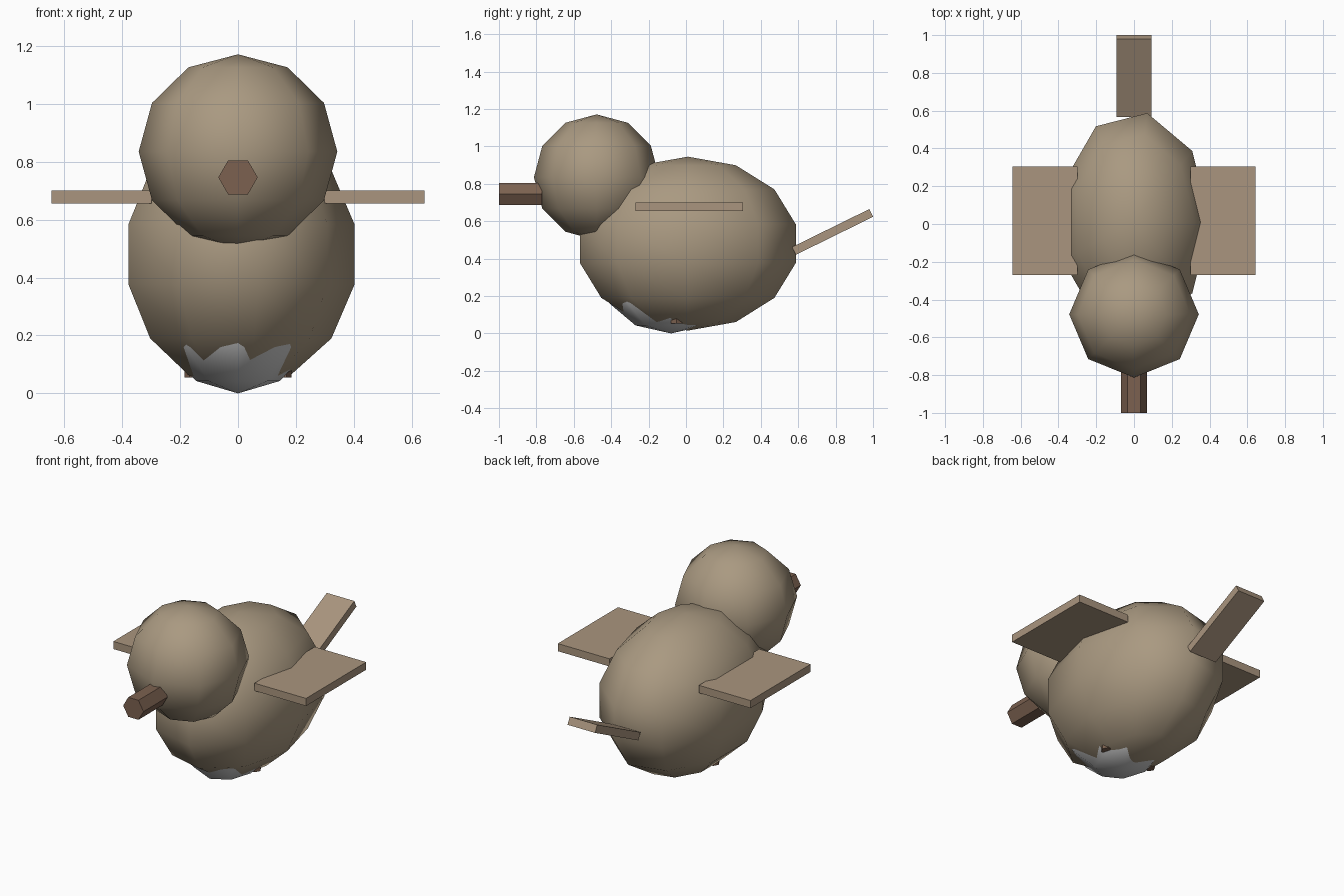
import bpy, bmesh
from math import pi, sin, cos, atan2, hypot
from mathutils import Matrix, Vector

if "Cube" in bpy.data.objects:
    bpy.data.objects.remove(bpy.data.objects["Cube"])


def material(name, rgb):
    m = bpy.data.materials.new(name)
    m.diffuse_color = (*rgb, 1)
    m.use_nodes = True
    m.node_tree.nodes["Principled BSDF"].inputs["Base Color"].default_value = m.diffuse_color
    return m


TAN = material("tan_feathers", (0.40, 0.32, 0.22))
WING = material("wing_feathers", (0.40, 0.30, 0.21))
BROWN = material("brown_beak", (0.20, 0.12, 0.08))
PALE = material("pale_belly", (0.60, 0.60, 0.58))


def finish(name, bm, mat, smooth=False):
    bmesh.ops.recalc_face_normals(bm, faces=bm.faces)
    for f in bm.faces:
        f.smooth = smooth
    me = bpy.data.meshes.new(name)
    bm.to_mesh(me)
    bm.free()
    me.materials.append(mat)
    ob = bpy.data.objects.new(name, me)
    bpy.context.collection.objects.link(ob)
    return ob


def ellipsoid(name, centre, radii, segs, rings, mat):
    """Low-poly sphere with its first column of vertices on +x."""
    bm = bmesh.new()
    c = Vector(centre)

    def point(i, j):
        t, a = pi * i / rings, 2 * pi * j / segs
        return c + Vector((radii[0] * sin(t) * cos(a),
                           radii[1] * sin(t) * sin(a), radii[2] * cos(t)))
    top, bottom = bm.verts.new(point(0, 0)), bm.verts.new(point(rings, 0))
    rows = [[bm.verts.new(point(i, j)) for j in range(segs)] for i in range(1, rings)]
    for j in range(segs):
        k = (j + 1) % segs
        bm.faces.new((top, rows[0][j], rows[0][k]))
        bm.faces.new((bottom, rows[-1][k], rows[-1][j]))
        for a, b in zip(rows, rows[1:]):
            bm.faces.new((a[j], b[j], b[k], a[k]))
    return finish(name, bm, mat, True)


def box(name, centre, size, mat, tilt=0):
    bm = bmesh.new()
    bmesh.ops.create_cube(bm, size=1, matrix=Matrix.Translation(centre)
                          @ Matrix.Rotation(tilt, 4, 'X') @ Matrix.Diagonal((*size, 1)))
    return finish(name, bm, mat)


def prism(name, p0, p1, side, radius, sides, mat):
    """Straight prism from p0 to p1 with a corner pointing along side."""
    bm = bmesh.new()
    p0, p1, u = Vector(p0), Vector(p1), Vector(side)
    v = (p1 - p0).normalized().cross(u)
    ends = [[bm.verts.new(p + radius * (u * cos(2 * pi * k / sides) + v * sin(2 * pi * k / sides)))
             for k in range(sides)] for p in (p0, p1)]
    for e in ends:
        bm.faces.new(e)
    for k in range(sides):
        n = (k + 1) % sides
        bm.faces.new((ends[0][k], ends[0][n], ends[1][n], ends[1][k]))
    return finish(name, bm, mat)


# Body, head and pale belly
ellipsoid("body", (0, 0.01, 0.48), (0.413, 0.601, 0.465), 9, 7, TAN)
ellipsoid("head", (0, -0.478, 0.835), (0.343, 0.335, 0.336), 8, 6, TAN)
ellipsoid("belly", (0, -0.08, 0.32), (0.29, 0.38, 0.32), 8, 6, PALE)

# Beak
prism("beak", (0, -1.0, 0.746), (0, -0.77, 0.746), (1, 0, 0), 0.068, 6, BROWN)

# Wings and tucked legs
for s, label in ((1, "right"), (-1, "left")):
    box(label + "_wing", (s * 0.472, 0.017, 0.678), (0.345, 0.575, 0.046), WING)
    prism(label + "_leg", (s * 0.15, -0.05, 0.054), (s * 0.15, -0.05, 0.2),
          (1, 0, 0), 0.034, 6, BROWN)

# Tail
a, b = (0.577, 0.441), (0.99, 0.644)
dy, dz = b[0] - a[0], b[1] - a[1]
box("tail", (0, (a[0] + b[0]) / 2, (a[1] + b[1]) / 2), (0.184, hypot(dy, dz), 0.046),
    WING, atan2(dz, dy))
